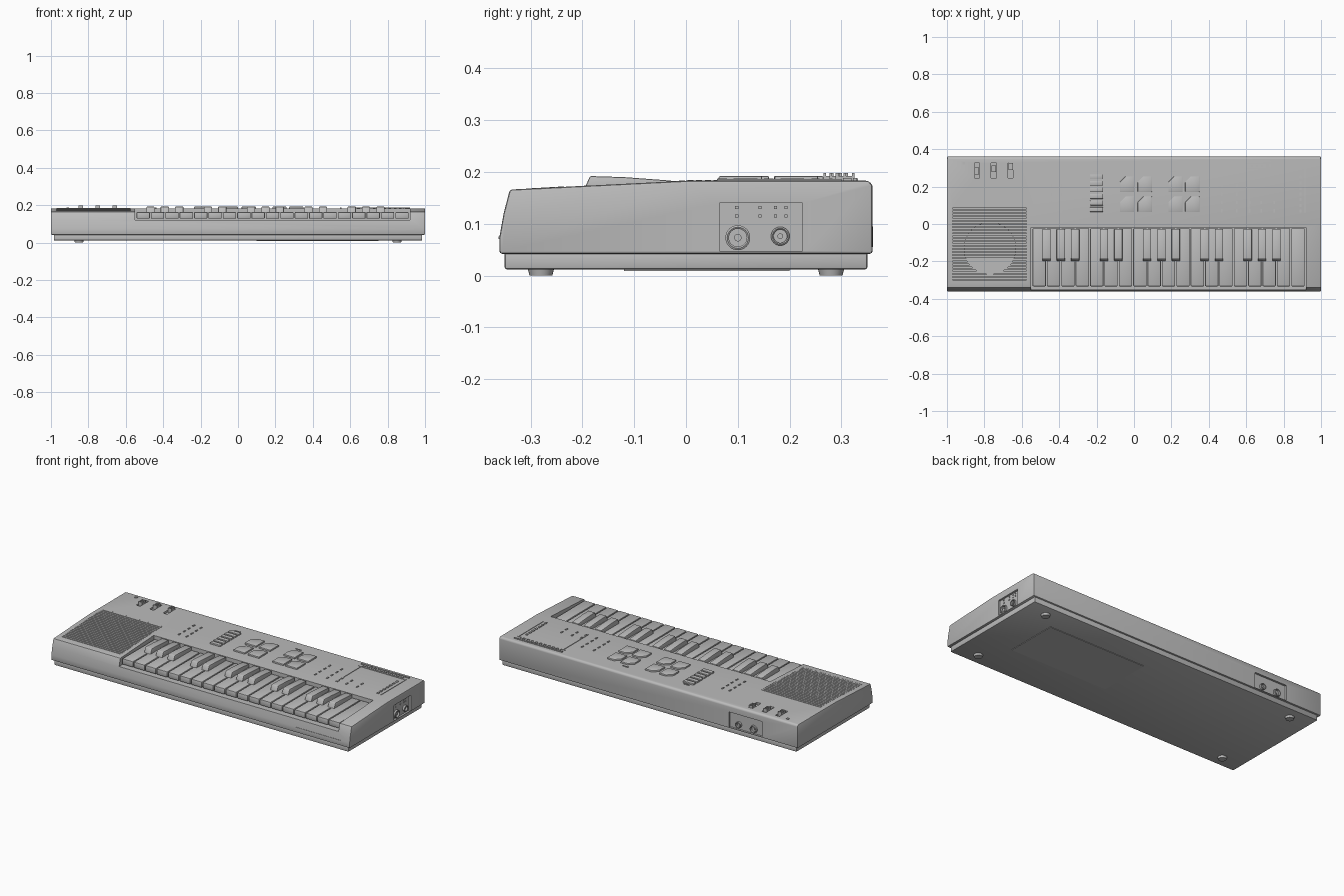
import bpy, bmesh, math
from mathutils import Matrix, Vector

cube = bpy.data.objects.get("Cube")
if cube:
    bpy.data.objects.remove(cube, do_unlink=True)

grey = bpy.data.materials.new("plastic_grey")
grey.use_nodes = True
grey.diffuse_color = (0.5, 0.5, 0.5, 1)
grey.node_tree.nodes["Principled BSDF"].inputs["Base Color"].default_value = (0.5, 0.5, 0.5, 1)


def finish(name, bm, bevel=0, smooth=False):
    """Turn a bmesh into an object, with an optional rounded edge."""
    bmesh.ops.recalc_face_normals(bm, faces=bm.faces)
    mesh = bpy.data.meshes.new(name)
    bm.to_mesh(mesh)
    bm.free()
    mesh.materials.append(grey)
    obj = bpy.data.objects.new(name, mesh)
    bpy.context.collection.objects.link(obj)
    bpy.ops.object.select_all(action='DESELECT')
    obj.select_set(True)
    bpy.context.view_layer.objects.active = obj
    if bevel:
        mod = obj.modifiers.new("rounded", 'BEVEL')
        mod.width, mod.segments = bevel, 2
        mod.limit_method = 'ANGLE'
        bpy.ops.object.modifier_apply(modifier=mod.name)
    if smooth or bevel:
        bpy.ops.object.shade_smooth_by_angle(angle=math.radians(35))
    return obj


def add_box(bm, x0, x1, y0, y1, z0, z1):
    size = Matrix.Diagonal((x1 - x0, y1 - y0, z1 - z0, 1))
    middle = Matrix.Translation(((x0 + x1) / 2, (y0 + y1) / 2, (z0 + z1) / 2))
    return bmesh.ops.create_cube(bm, size=1, matrix=middle @ size)["verts"]


def boxes(name, extents, bevel=0):
    bm = bmesh.new()
    for e in extents:
        add_box(bm, *e)
    return finish(name, bm, bevel)


def add_prism(bm, points, offset):
    face = bm.faces.new([bm.verts.new(p) for p in points])
    out = bmesh.ops.extrude_face_region(bm, geom=[face])["geom"]
    bmesh.ops.translate(bm, vec=offset, verts=[v for v in out if isinstance(v, bmesh.types.BMVert)])


def prism(name, points, offset, bevel=0):
    bm = bmesh.new()
    add_prism(bm, points, offset)
    return finish(name, bm, bevel)


def top(y):
    return 0.183 + min(y, 0) * 0.05


TOP = 0.183
KEY_X0, KEY_X1 = -0.545, 0.915
SLIDERS = (-0.84, -0.75, -0.66)
GRILLE = (-0.97, -0.575, -0.30, 0.10)

# Upper case: side profile carried across the width
profile = [(-0.36, 0.042), (-0.36, 0.075), (-0.352, 0.12), (-0.34, 0.166),
           (0, TOP), (0.352, TOP), (0.36, 0.175), (0.36, 0.042)]
case = prism("upper_case", [(-1, y, z) for y, z in profile], (2, 0, 0), 0.005)

# Openings: key bed, speaker, slider slots and the two socket panels
openings = [(-0.55, 0.92, -0.4, -0.02, 0.12, 0.3),
            (*GRILLE, 0.155, 0.3),
            (0.988, 1.1, 0.065, 0.225, 0.047, 0.14),
            (-0.76, -0.54, 0.348, 0.5, 0.047, 0.14)]
openings += [(x - 0.014, x + 0.014, 0.245, 0.325, 0.17, 0.3) for x in SLIDERS]
cutter = boxes("opening_cutter", openings)
cutter.hide_render = True
cut = case.modifiers.new("openings", 'BOOLEAN')
cut.object, cut.solver = cutter, 'EXACT'
bpy.context.view_layer.objects.active = case
bpy.ops.object.modifier_apply(modifier=cut.name)
bpy.data.objects.remove(cutter, do_unlink=True)

# Lower case, battery cover and vents
boxes("lower_case", [(-0.985, 0.985, -0.35, 0.35, 0.012, 0.046)], 0.004)
boxes("battery_cover", [(0.1, 0.75, -0.12, 0.2, 0.009, 0.013)])

# Feet
bm = bmesh.new()
for x in (-0.85, 0.85):
    for y in (-0.28, 0.28):
        bmesh.ops.create_cone(bm, cap_ends=True, segments=24, radius1=0.022, radius2=0.026,
                              depth=0.015, matrix=Matrix.Translation((x, y, 0.0075)))
finish("feet", bm, smooth=True)

# Keys: nineteen naturals starting on F, sharps between the right pairs
COUNT = 19
step = (KEY_X1 - KEY_X0) / COUNT
boxes("white_keys", [(KEY_X0 + i * step + 0.003, KEY_X0 + (i + 1) * step - 0.003,
                      -0.333, -0.024, 0.128, 0.163) for i in range(COUNT)], 0.004)
bm = bmesh.new()
for i in range(1, COUNT):
    if i % 7 in (1, 2, 3, 5, 6):
        x = KEY_X0 + i * step
        side = [(-0.2, 0.16), (-0.185, 0.192), (-0.12, 0.19), (-0.026, 0.183), (-0.026, 0.16)]
        add_prism(bm, [(x - 0.022, y, z) for y, z in side], (0.044, 0, 0))
finish("black_keys", bm, 0.003)

# Speaker grille: slats level with the case top
slats, pitch = 24, (GRILLE[3] - GRILLE[2]) / 24
rows = [GRILLE[2] + i * pitch for i in range(slats)]
boxes("speaker_slats", [(GRILLE[0], GRILLE[1], y + 0.003, y + pitch - 0.002, 0.15, top(y) + 0.001)
                        for y in rows])
bm = bmesh.new()
bmesh.ops.create_cone(bm, cap_ends=True, segments=48, radius1=0.14, radius2=0.14, depth=0.012,
                      matrix=Matrix.Translation((-0.77, -0.13, 0.16)))
finish("speaker_cone", bm, smooth=True)

# Slider knobs with ridged tops, and the power lamp
knobs = []
for i, x in enumerate(SLIDERS):
    y = 0.265 + 0.012 * i
    knobs.append((x - 0.012, x + 0.012, y, y + 0.036, 0.165, 0.192))
    knobs += [(x - 0.012, x + 0.012, y + r, y + r + 0.005, 0.19, 0.198) for r in (0, 0.015, 0.031)]
boxes("slider_knobs", knobs)
boxes("power_lamp", [(-0.917, -0.903, 0.318, 0.332, 0.18, 0.187)])

# Column of tone buttons
boxes("tone_buttons", [(-0.235, -0.165, 0.065 + i * 0.035, 0.09 + i * 0.035, 0.178, 0.192)
                       for i in range(6)], 0.002)

# Chord pads: squares with one cut corner
bm = bmesh.new()
for x in (-0.037, 0.058, 0.222, 0.312):
    for y in (0.105, 0.213):
        w, h, c = 0.038, 0.042, 0.03
        outline = [(-w, -h), (w, -h), (w, h), (c - w, h), (-w, h - c)]
        add_prism(bm, [(x + px, y + py, 0.178) for px, py in outline], (0, 0, 0.014))
finish("chord_pads", bm, 0.003)


# Small buttons, lamps and tick marks
def grid(xs, ys, w, h, z):
    return [(x - w, x + w, y - h, y + h, 0.18, z) for x in xs for y in ys]


quarter_rows = [0.07 + 0.045 * i for i in range(4)]
boxes("rhythm_lamps", grid((-0.44, -0.39), quarter_rows, 0.004, 0.009, 0.187))
boxes("mode_lamps", grid((0.47, 0.55), quarter_rows, 0.004, 0.009, 0.187))
boxes("pitch_lamps", grid((0.62, 0.68, 0.75), (0.07, 0.115), 0.004, 0.009, 0.187))
boxes("side_lamps", grid((0.89,), [0.07 + 0.03 * i for i in range(7)], 0.006, 0.008, 0.187))
boxes("heading_marks", grid((-0.2, 0.21), (0.28,), 0.018, 0.003, 0.187))

# Raised frame with a row of tick marks along the top right
boxes("panel_frame", [(0.60, 0.92, 0.322, 0.33, 0.18, 0.188), (0.60, 0.92, 0.295, 0.30, 0.18, 0.186),
                      (0.612, 0.618, 0.06, 0.295, 0.18, 0.186), (0.912, 0.918, 0.06, 0.295, 0.18, 0.186)])
boxes("panel_ticks", grid([0.63 + 0.028 * i for i in range(10)], (0.311,), 0.007, 0.008, 0.188))


# Sockets: a collar and a plug pin, turned to face outwards
def socket(name, place, axis, radius):
    turn = Matrix.Translation(place) @ Vector((0, 0, 1)).rotation_difference(Vector(axis)).to_matrix().to_4x4()
    bm = bmesh.new()
    section = [(0.72, 0), (0.72, 0.012), (0.85, 0.014), (1, 0.012), (1, 0)]
    verts = [bm.verts.new((radius * r, 0, z)) for r, z in section]
    edges = [bm.edges.new(pair) for pair in zip(verts, verts[1:])]
    bmesh.ops.spin(bm, geom=verts + edges, axis=(0, 0, 1), cent=(0, 0, 0),
                   angle=math.tau, steps=32, use_merge=True)
    bmesh.ops.remove_doubles(bm, verts=bm.verts, dist=0.0001)
    bmesh.ops.create_cone(bm, cap_ends=True, segments=16, radius1=radius * 0.3,
                          radius2=radius * 0.3, depth=0.012)
    bmesh.ops.transform(bm, matrix=turn, verts=bm.verts)
    finish(name, bm, smooth=True)


socket("output_socket", (0.987, 0.1, 0.073), (1, 0, 0), 0.024)
socket("phones_socket", (0.987, 0.182, 0.076), (1, 0, 0), 0.018)
socket("power_socket", (-0.7, 0.347, 0.075), (0, 1, 0), 0.022)
socket("line_socket", (-0.6, 0.347, 0.075), (0, 1, 0), 0.018)
boxes("socket_marks", [(0.985, 0.992, y, y + 0.006, z, z + 0.006)
                       for y in (0.095, 0.14, 0.17, 0.19) for z in (0.112, 0.128)])

# Thin trim line on the front right
boxes("front_trim", [(0.64, 0.94, -0.362, -0.355, 0.071, 0.075)])
